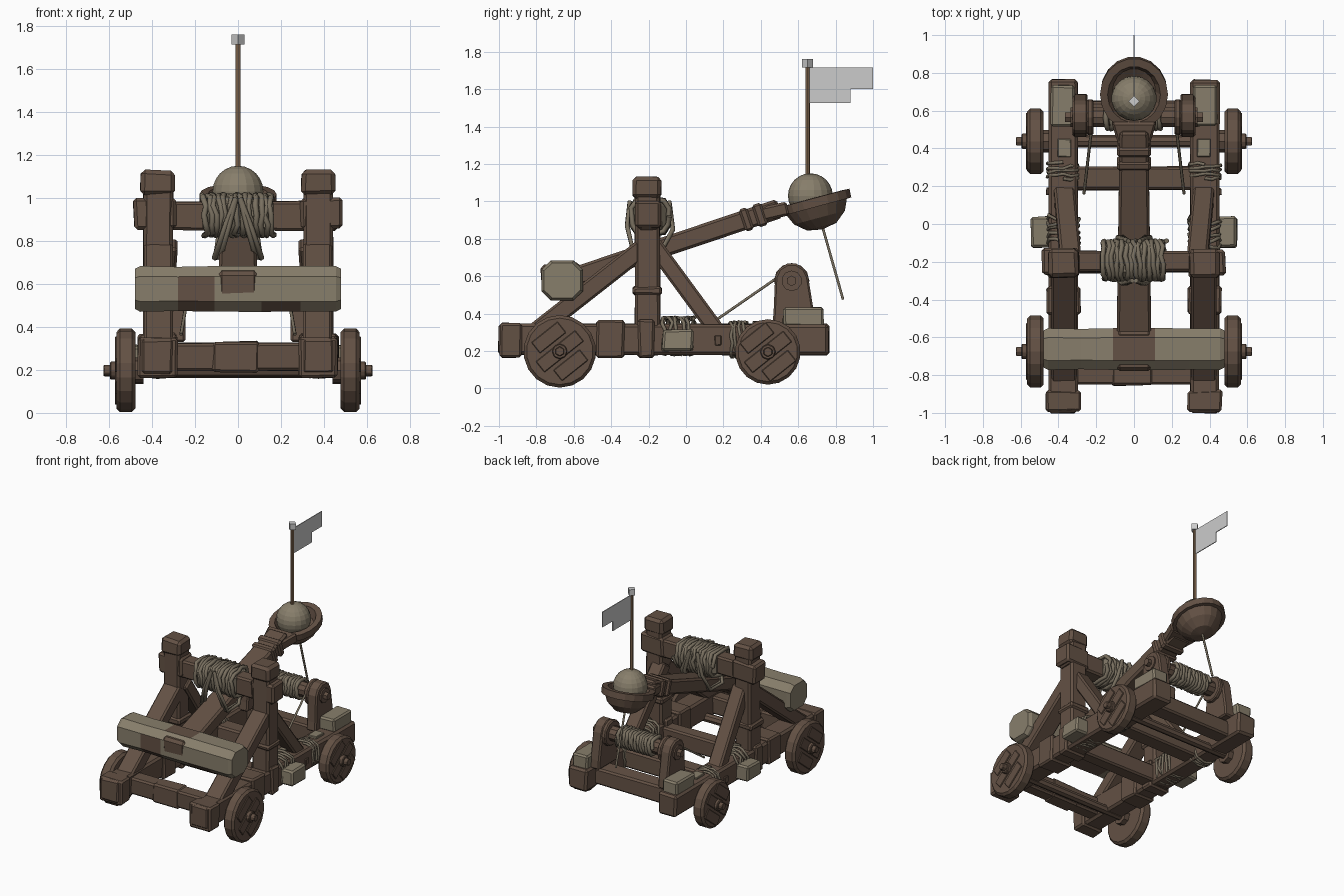
import bpy, bmesh, math, random
from mathutils import Vector, Matrix

if "Cube" in bpy.data.objects:
    bpy.data.objects.remove(bpy.data.objects["Cube"])

random.seed(4)


def material(name, r, g, b):
    m = bpy.data.materials.new(name)
    m.diffuse_color = (r, g, b, 1)
    m.use_nodes = True
    m.node_tree.nodes["Principled BSDF"].inputs["Base Color"].default_value = m.diffuse_color
    return m


WOOD = material("brown wood", 0.125, 0.082, 0.058)
TAN = material("tan stone", 0.245, 0.21, 0.148)
ROPE = material("rope", 0.19, 0.16, 0.115)
POLE = material("pole wood", 0.30, 0.185, 0.105)
GREY = material("pale grey", 0.60, 0.60, 0.60)


def finish(name, bm, mats, bevel=0.0):
    bmesh.ops.recalc_face_normals(bm, faces=bm.faces)
    if bevel:
        edges = [e for e in bm.edges if len(e.link_faces) == 2 and e.calc_face_angle() > 0.7]
        bmesh.ops.bevel(bm, geom=edges, offset=bevel, segments=1, affect='EDGES')
    me = bpy.data.meshes.new(name)
    bm.to_mesh(me)
    bm.free()
    for m in mats if isinstance(mats, list) else [mats]:
        me.materials.append(m)
    ob = bpy.data.objects.new(name, me)
    bpy.context.collection.objects.link(ob)
    return ob


def box(name, x, y, z, mat=WOOD, bevel=0.012, jitter=0.005):
    """Hand-hewn block from (min, max) ranges."""
    bm = bmesh.new()
    bmesh.ops.create_cube(bm, size=1)
    for v in bm.verts:
        v.co = Vector([r[0] if c < 0 else r[1] for r, c in zip((x, y, z), v.co)])
        v.co += Vector([random.uniform(-jitter, jitter) for _ in range(3)])
    return finish(name, bm, mat, bevel)


def prism(name, profile, x0, x1, mat=WOOD, bevel=0.0):
    """Extrude a (y, z) outline along x."""
    bm = bmesh.new()
    f = bm.faces.new([bm.verts.new((x0, y, z)) for y, z in profile])
    new = bmesh.ops.extrude_face_region(bm, geom=[f])["geom"]
    bmesh.ops.translate(bm, vec=(x1 - x0, 0, 0),
                        verts=[v for v in new if isinstance(v, bmesh.types.BMVert)])
    return finish(name, bm, mat, bevel)


def beam(name, a, b, w, h, mat=WOOD, bevel=0.012, taper=1.0):
    """Squared timber from a to b, width w in x."""
    a, b = Vector(a), Vector(b)
    d = (b - a).normalized()
    side = (Vector((1, 0, 0)) - d * d.x).normalized()
    up = side.cross(d)
    bm = bmesh.new()
    bmesh.ops.create_cube(bm, size=1)
    for v in bm.verts:
        end, k = (b, taper) if v.co.y > 0 else (a, 1)
        v.co = end + side * v.co.x * w * k + up * v.co.z * h
    return finish(name, bm, mat, bevel)


def rod(name, a, b, r, mat=WOOD, n=8, bevel=0.0, turn=0.0):
    a, b = Vector(a), Vector(b)
    bm = bmesh.new()
    m = Matrix.Translation((a + b) / 2) @ (b - a).to_track_quat('Z', 'Y').to_matrix().to_4x4()
    bmesh.ops.create_cone(bm, cap_ends=True, segments=n, radius1=r, radius2=r,
                          depth=(b - a).length, matrix=m @ Matrix.Rotation(turn, 4, 'Z'))
    return finish(name, bm, mat, bevel)


def rope(name, pts, r, mat=ROPE):
    cu = bpy.data.curves.new(name, 'CURVE')
    cu.dimensions = '3D'
    cu.bevel_depth, cu.bevel_resolution, cu.use_fill_caps = r, 1, True
    sp = cu.splines.new('POLY')
    sp.points.add(len(pts) - 1)
    for p, q in zip(sp.points, pts):
        p.co = (*q, 1)
    tmp = bpy.data.objects.new(name + "_curve", cu)
    me = bpy.data.meshes.new_from_object(tmp)
    bpy.data.objects.remove(tmp)
    me.materials.clear()
    me.materials.append(mat)
    ob = bpy.data.objects.new(name, me)
    bpy.context.collection.objects.link(ob)


def coil(name, axis, t0, t1, u, v, ru, rv, turns, r, wobble=0.008):
    """Rope wound round a squared core; axis 0, 1, 2 = x, y, z."""
    pts, n = [], 14
    for i in range(turns * n + 1):
        a = 2 * math.pi * i / n
        c, s = math.cos(a), math.sin(a)
        k = (abs(c) ** 4 + abs(s) ** 4) ** -0.25 + random.uniform(-0.03, 0.06)
        p = [0, 0, 0]
        p[axis] = t0 + (t1 - t0) * i / (turns * n) + random.uniform(-wobble, wobble)
        p[(axis + 1) % 3] = u + ru * k * c
        p[(axis + 2) % 3] = v + rv * k * s
        pts.append(p)
    rope(name, pts, r)


# Frame, uprights, braces and wheels, both sides
for s, side in ((-1, "left"), (1, "right")):
    def X(a, b):
        return tuple(sorted((s * a, s * b)))

    box(side + "_rail", X(0.30, 0.45), (-1.0, 0.765), (0.18, 0.345), bevel=0.015)
    box(side + "_front_rail_sleeve", X(0.285, 0.465), (-0.48, -0.33), (0.165, 0.365))
    box(side + "_front_rail_end", X(0.28, 0.465), (-0.995, -0.88), (0.165, 0.352))
    box(side + "_upright", X(0.305, 0.44), (-0.275, -0.14), (0.18, 1.12), bevel=0.015)
    box(side + "_upright_foot", X(0.285, 0.465), (-0.255, -0.17), (0.165, 0.37))
    box(side + "_upright_collar", X(0.29, 0.455), (-0.285, -0.13), (0.50, 0.545))
    box(side + "_upright_cap", X(0.295, 0.455), (-0.285, -0.135), (1.015, 1.13), bevel=0.02)
    box(side + "_beam_shoulder", X(0.29, 0.485), (-0.27, -0.13), (0.855, 1.0), bevel=0.015)
    beam(side + "_front_brace", (s * 0.37, -0.82, 0.29), (s * 0.37, -0.22, 0.76), 0.135, 0.10)
    beam(side + "_rear_brace", (s * 0.37, 0.17, 0.30), (s * 0.335, -0.19, 0.79), 0.11, 0.09)
    coil(side + "_rail_lashing", 1, 0.24, 0.32, 0.262, s * 0.375, 0.09, 0.08, 4, 0.009)
    coil(side + "_mid_lashing", 1, -0.12, 0.04, 0.28, s * 0.375, 0.095, 0.08, 5, 0.01, 0.015)
    box(side + "_side_block", X(0.43, 0.545), (-0.125, 0.04), (0.20, 0.315), TAN)
    box(side + "_rear_block", X(0.315, 0.44), (0.52, 0.735), (0.33, 0.43), TAN)
    box(side + "_top_plate", X(0.335, 0.405), (0.355, 0.45), (0.33, 0.358), TAN, 0.004, 0.002)
    box(side + "_rail_peg", X(0.44, 0.462), (0.155, 0.19), (0.23, 0.28), bevel=0.004)
    # Winch bracket
    prof = [(0.46, 0.33), (0.69, 0.33), (0.685, 0.40)]
    prof += [(0.565 + 0.09 * math.cos(a), 0.58 + 0.09 * math.sin(a))
             for a in [math.radians(d) for d in range(10, 171, 32)]] + [(0.468, 0.40)]
    prism(side + "_winch_bracket", prof, s * 0.245, s * 0.325, bevel=0.01)
    rod(side + "_winch_washer", (s * 0.31, 0.565, 0.575), (s * 0.335, 0.565, 0.575), 0.055, n=10)
    rod(side + "_winch_pin", (s * 0.31, 0.565, 0.575), (s * 0.365, 0.565, 0.575), 0.028, n=6)
    rod(side + "_winch_flange", (s * 0.215, 0.565, 0.575), (s * 0.25, 0.565, 0.575), 0.095,
        n=12, bevel=0.008)
    rope(side + "_winch_rope", [(s * 0.225, 0.50, 0.60), (s * 0.265, 0.16, 0.365)], 0.008)
    # Solid wheels with planks, washers and pins
    for end, y, z, r in (("front", -0.675, 0.198, 0.194), ("rear", 0.438, 0.195, 0.175)):
        nm = side + "_" + end
        rod(nm + "_wheel", (s * 0.478, y, z), (s * 0.566, y, z), r, n=18, bevel=0.016)
        for k, (off, ln) in enumerate(((-0.095, 0.09), (0.0, 0.135), (0.095, 0.09))):
            d, q = Vector((0, 0.78, 0.62)), Vector((0, -0.62, 0.78))
            c = Vector((s * 0.566, y, z)) + q * off
            beam("%s_wheel_plank_%d" % (nm, k), c - d * ln, c + d * ln, 0.014, 0.075, bevel=0.004)
        rod(nm + "_hub", (s * 0.56, y, z), (s * 0.595, y, z), 0.042, n=8, bevel=0.005)
        rod(nm + "_axle_pin", (s * 0.59, y, z), (s * 0.625, y, z), 0.027, n=6, bevel=0.004)
        rod(nm + "_inner_hub", (s * 0.44, y, z), (s * 0.485, y, z), 0.06, n=8)

# Axles and cross members
for nm, y, z in (("front", -0.675, 0.198), ("rear", 0.438, 0.195)):
    rod(nm + "_axle", (-0.5, y, z), (0.5, y, z), 0.032, n=8)
for nm, y0, y1 in (("front", -0.85, -0.745), ("middle", -0.26, -0.15),
                   ("rear", 0.18, 0.305), ("winch", 0.53, 0.65)):
    box(nm + "_cross_member", (-0.33, 0.33), (y0, y1), (0.195, 0.325))
box("front_cross_band", (-0.12, 0.10), (-0.857, -0.738), (0.19, 0.333))

# Top beam with its rope winding
box("top_beam", (-0.46, 0.46), (-0.255, -0.145), (0.85, 0.985))
box("top_winding_core", (-0.165, 0.165), (-0.285, -0.10), (0.835, 1.005), ROPE, 0.03)
coil("top_winding", 0, -0.165, 0.165, -0.192, 0.92, 0.098, 0.09, 14, 0.014, 0.012)
for s in (-1, 1):
    for k, x in enumerate((0.06, 0.085)):
        rope("arm_sling_%d_%d" % (s, k), [(s * 0.01, -0.30, 1.0), (s * x * 0.7, -0.315, 0.87),
             (s * (x + 0.025), -0.28, 0.72), (s * (x + 0.02), -0.14, 0.72),
             (s * x, -0.07, 0.85), (s * 0.03, -0.09, 1.0)], 0.013)

# Throwing arm, bands and neck
def arm(y, dx=0.0, dz=0.0):
    return (dx, y, 0.795 + 0.335 * y + dz)


beam("throwing_arm", arm(-0.66), arm(0.50), 0.185, 0.105, bevel=0.014, taper=0.82)
beam("arm_band_lower", arm(0.30), arm(0.345), 0.18, 0.125)
beam("arm_band_upper", arm(0.37), arm(0.42), 0.18, 0.125)
beam("arm_neck", arm(0.40), arm(0.545, dz=-0.015), 0.15, 0.075, taper=1.6)

# Cup: lathed bowl, tilted with the arm
prof = [(0.0, -0.155), (0.075, -0.14), (0.13, -0.09), (0.155, -0.03), (0.178, -0.03),
        (0.18, 0.018), (0.14, 0.02), (0.115, -0.04), (0.0, -0.09)]
bm = bmesh.new()
vs = [bm.verts.new((r, 0, z)) for r, z in prof]
es = [bm.edges.new(p) for p in zip(vs, vs[1:])]
bmesh.ops.spin(bm, geom=vs + es, cent=(0, 0, 0), axis=(0, 0, 1), angle=2 * math.pi, steps=18)
bmesh.ops.remove_doubles(bm, verts=bm.verts, dist=1e-4)
bm.transform(Matrix.Translation((0, 0.69, 1.0)) @ Matrix.Rotation(math.radians(15), 4, 'X')
             @ Matrix.Diagonal((1, 1.1, 1, 1)))
finish("cup", bm, WOOD)

# Stone ball
bm = bmesh.new()
bmesh.ops.create_uvsphere(bm, u_segments=18, v_segments=12, radius=0.12,
                          matrix=Matrix.Translation((0, 0.665, 1.03)))
finish("stone_ball", bm, TAN)
rope("trigger_rope", [(0, 0.725, 0.88), (0, 0.84, 0.475)], 0.008)

# Counterweight: chamfered block, stone with wooden patches
bm = bmesh.new()
xs = [-0.48, -0.455, -0.28, -0.11, 0.11, 0.29, 0.455, 0.48]
ring = [(-1, -.55), (-.55, -1), (.55, -1), (1, -.55), (1, .55), (.55, 1), (-.55, 1), (-1, .55)]
rings = []
for x in xs:
    k = 0.9 if abs(x) > 0.47 else 1 + random.uniform(-0.04, 0.03)
    rings.append([bm.verts.new((x, -0.662 + 0.108 * k * a, 0.577 + 0.104 * k * b))
                  for a, b in ring])
for p, q in zip(rings, rings[1:]):
    for i in range(8):
        j = (i + 1) % 8
        bm.faces.new((p[i], p[j], q[j], q[i]))
bm.faces.new(rings[0])
bm.faces.new(rings[-1])
bm.normal_update()
for f in bm.faces:
    c = f.calc_center_median()
    low = c.z < 0.60
    f.material_index = int((-0.28 < c.x < -0.11 and low and c.y < -0.6)
                           or (abs(c.x) < 0.11 and c.y > -0.70)
                           or (0.11 < c.x < 0.29 and c.z < 0.5))
finish("counterweight", bm, [TAN, WOOD])
beam("arm_butt", (0, -0.775, 0.595), (0, -0.56, 0.61), 0.19, 0.13, bevel=0.02)

# Winch drum and rope winding
rod("winch_drum", (-0.25, 0.565, 0.575), (0.25, 0.565, 0.575), 0.055, n=10)
coil("winch_winding", 0, -0.15, 0.15, 0.565, 0.575, 0.06, 0.06, 13, 0.014)

# Flag
rod("flag_pole", (0, 0.65, 1.12), (0, 0.65, 1.72), 0.012, POLE, n=8)
rod("pole_cap", (0, 0.65, 1.715), (0, 0.65, 1.76), 0.03, GREY, n=4)
prism("flag", [(0.655, 1.525), (0.88, 1.525), (0.88, 1.60), (1.0, 1.60), (1.0, 1.715),
               (0.655, 1.715)], -0.003, 0.003, GREY)
